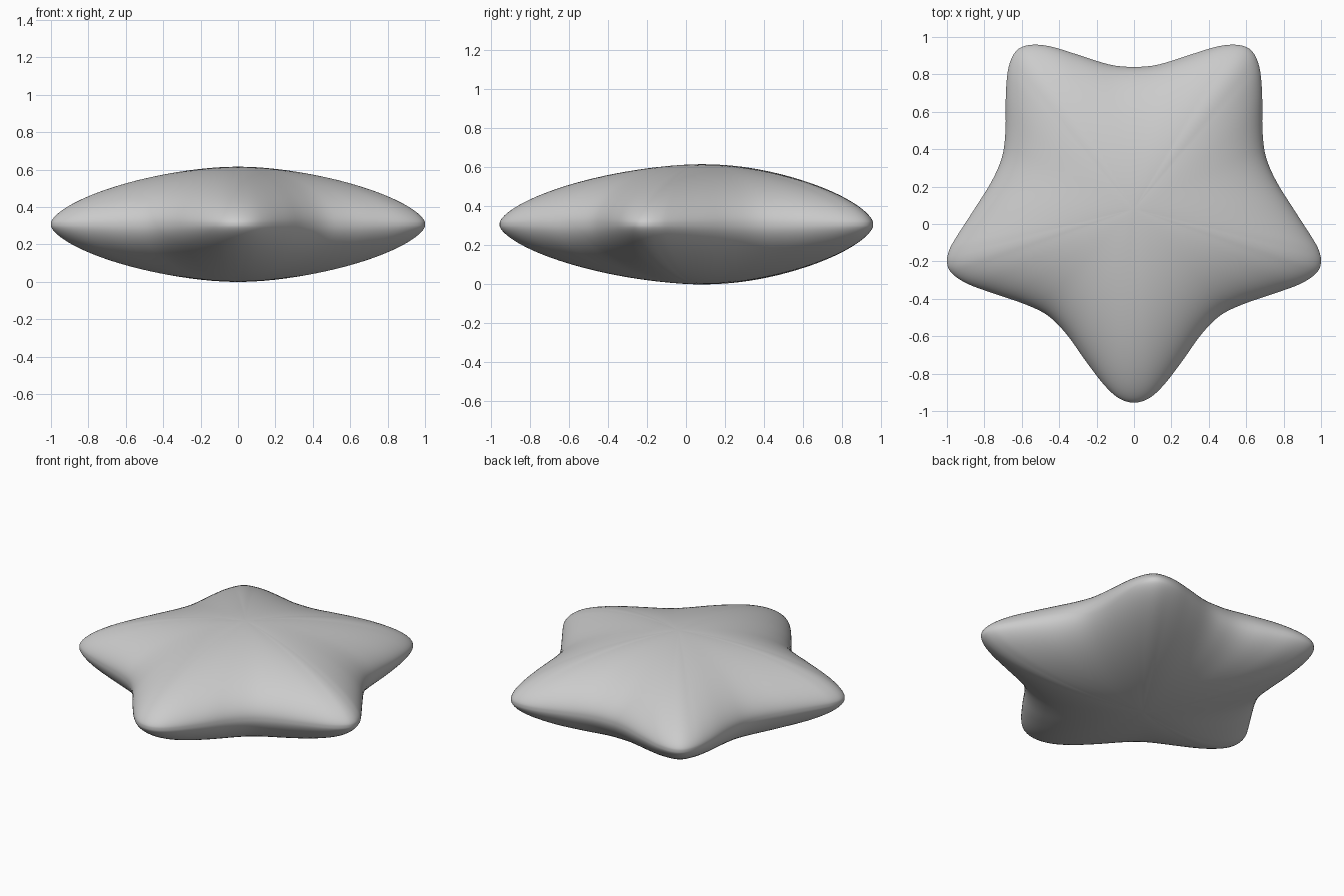
import bpy, bmesh, math
from mathutils import Vector

if "Cube" in bpy.data.objects:
    bpy.data.objects.remove(bpy.data.objects["Cube"])

# Right half of the star outline, top valley round to the bottom tip
half = [(0, .84), (.13, .852), (.3, .905), (.45, .95), (.56, .957), (.63, .925),
        (.67, .84), (.685, .7), (.687, .5), (.705, .36), (.76, .23), (.85, .085),
        (.95, -.07), (.988, -.14), (1.0, -.205), (.975, -.262), (.89, -.32),
        (.74, -.375), (.58, -.43), (.46, -.49), (.36, -.59), (.26, -.73),
        (.16, -.86), (.08, -.932), (0, -.955)]
pts = [Vector(p) for p in half + [(-x, y) for x, y in half[-2:0:-1]]]
CENTRE = Vector((0, .08))
HALF_H, SEAM, RINGS, SUB = .308, .008, 28, 4


def smooth_loop(p, sub):
    """Closed Catmull-Rom curve through the points."""
    out, n = [], len(p)
    for i in range(n):
        a, b, c, d = p[i - 1], p[i], p[(i + 1) % n], p[(i + 2) % n]
        for k in range(sub):
            t = k / sub
            out.append(.5 * (2 * b + (c - a) * t + (2 * a - 5 * b + 4 * c - d) * t * t
                             + (3 * b - a - 3 * c + d) * t ** 3))
    return out


def puff(t, radius):
    """Pillow height: slim towards the tips, fuller in the valleys."""
    w = min(1, max(0, (1.03 - radius) / .3))
    a, b = 1.7 + .3 * w, .65 - .1 * w
    return SEAM + (HALF_H - SEAM) * max(0, 1 - t ** a) ** b


outline = smooth_loop(pts, SUB)
n = len(outline)
bm = bmesh.new()
rims = []

# Upper and lower cushion panels
for side in (1, -1):
    centre = bm.verts.new((*CENTRE, HALF_H + side * HALF_H))
    prev = None
    for k in range(1, RINGS + 1):
        t = math.sin(math.pi / 2 * k / RINGS)
        if k == RINGS:
            t = 1
        ring = []
        for p in outline:
            d = p - CENTRE
            q = CENTRE + d * t
            ring.append(bm.verts.new((q.x, q.y, HALF_H + side * puff(t, d.length))))
        for i in range(n):
            j = (i + 1) % n
            if prev:
                bm.faces.new((prev[i], ring[i], ring[j], prev[j]))
            else:
                bm.faces.new((centre, ring[i], ring[j]))
        prev = ring
    rims.append(prev)

# Narrow seam band joining both panels
for i in range(n):
    j = (i + 1) % n
    bm.faces.new((rims[0][i], rims[1][i], rims[1][j], rims[0][j]))
bmesh.ops.recalc_face_normals(bm, faces=bm.faces)

mesh = bpy.data.meshes.new("star_cushion")
bm.to_mesh(mesh)
bm.free()
cushion = bpy.data.objects.new("star_cushion", mesh)
bpy.context.collection.objects.link(cushion)
bpy.context.view_layer.objects.active = cushion
cushion.select_set(True)
bpy.ops.object.shade_smooth_by_angle(angle=math.radians(35))
